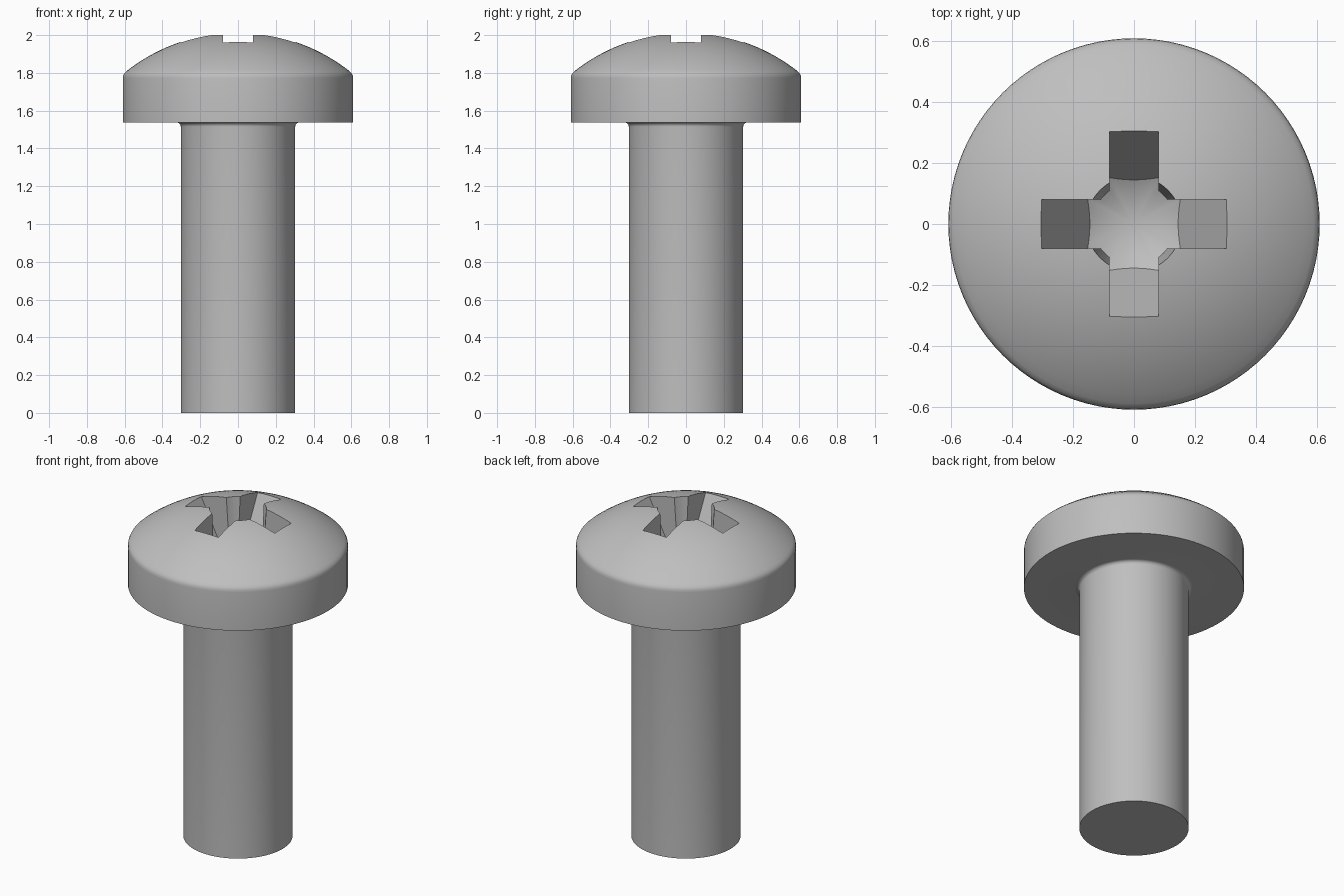
import bpy, bmesh
from math import sin, cos, tan, pi, radians, sqrt

old = bpy.data.objects.get("Cube")
if old:
    bpy.data.objects.remove(old, do_unlink=True)

steel = bpy.data.materials.new("grey_steel")
steel.use_nodes = True
grey = (0.52, 0.52, 0.52, 1)
steel.diffuse_color = grey
steel.node_tree.nodes["Principled BSDF"].inputs["Base Color"].default_value = grey


def finish(name, bm):
    bmesh.ops.recalc_face_normals(bm, faces=bm.faces)
    mesh = bpy.data.meshes.new(name)
    bm.to_mesh(mesh)
    bm.free()
    mesh.materials.append(steel)
    obj = bpy.data.objects.new(name, mesh)
    bpy.context.collection.objects.link(obj)
    return obj


def lathe(name, profile, steps=96):
    """Revolve an (r, z) profile that starts and ends on the axis."""
    bm = bmesh.new()
    verts = [bm.verts.new((r, 0, z)) for r, z in profile]
    edges = [bm.edges.new(pair) for pair in zip(verts, verts[1:])]
    bmesh.ops.spin(bm, geom=verts + edges, cent=(0, 0, 0), axis=(0, 0, 1),
                   angle=2 * pi, steps=steps)
    bmesh.ops.remove_doubles(bm, verts=bm.verts, dist=1e-5)
    return finish(name, bm)


def boolean(target, cutter, operation):
    mod = target.modifiers.new(operation, "BOOLEAN")
    mod.object, mod.operation, mod.solver = cutter, operation, "EXACT"
    bpy.context.view_layer.objects.active = target
    bpy.ops.object.modifier_apply(modifier=mod.name)
    bpy.data.objects.remove(cutter, do_unlink=True)


def arm(name, along_y):
    """Recess arm pair: a tapered prism running through the axis."""
    half, bottom, top = 0.08, 1.5, 2.1
    section = [(-reach(bottom), bottom), (reach(bottom), bottom),
               (reach(top), top), (-reach(top), top)]
    bm = bmesh.new()
    points = [(s, -half, z) for s, z in section]
    if along_y:
        points = [(-y, x, z) for x, y, z in points]
    face = bm.faces.new([bm.verts.new(p) for p in points])
    push = (-2 * half, 0, 0) if along_y else (0, 2 * half, 0)
    grown = bmesh.ops.extrude_face_region(bm, geom=[face], use_keep_orig=True)
    moved = [v for v in grown["geom"] if isinstance(v, bmesh.types.BMVert)]
    bmesh.ops.translate(bm, verts=moved, vec=push)
    return finish(name, bm)


# Main dimensions
shank_r, head_r, head_z = 0.303, 0.61, 1.537
dome_r, apex = 0.955, 2.0135
fillet = 0.022
tip_z = 1.565


def reach(z):
    return 0.305 + (z - 1.963) * tan(radians(26.5))


# Screw body: shank, neck fillet, head wall, rounded shoulder and dome
profile = [(0, 0), (shank_r, 0)]
for i in range(7):
    a = i / 6 * pi / 2
    profile.append((shank_r + fillet * (1 - cos(a)), head_z - fillet * (1 - sin(a))))
profile += [(head_r, head_z), (head_r, 1.772), (0.608, 1.786), (0.602, 1.798)]
for i in range(20, -1, -1):
    r = 0.59 * i / 20
    profile.append((r, apex - dome_r + sqrt(dome_r ** 2 - r ** 2)))
screw = lathe("screw_body", profile)

# Cross recess: two arm pairs and a tapered core, limited by a conical floor
recess = arm("recess_cutter", False)
recess.hide_render = True
boolean(recess, arm("second_arm", True), "UNION")
core = lathe("core", [(0, 1.5), (0.128, 1.5), (0.163, 2.1), (0, 2.1)], 64)
boolean(recess, core, "UNION")
rim = 0.5
floor = lathe("floor", [(0, tip_z), (rim, tip_z + rim * tan(radians(28))),
                        (rim, 2.08), (0, 2.08)], 64)
boolean(recess, floor, "INTERSECT")
boolean(screw, recess, "DIFFERENCE")

# Smooth curved surfaces, crisp edges
bpy.ops.object.select_all(action="DESELECT")
screw.select_set(True)
bpy.context.view_layer.objects.active = screw
bpy.ops.object.shade_smooth_by_angle(angle=radians(28))
